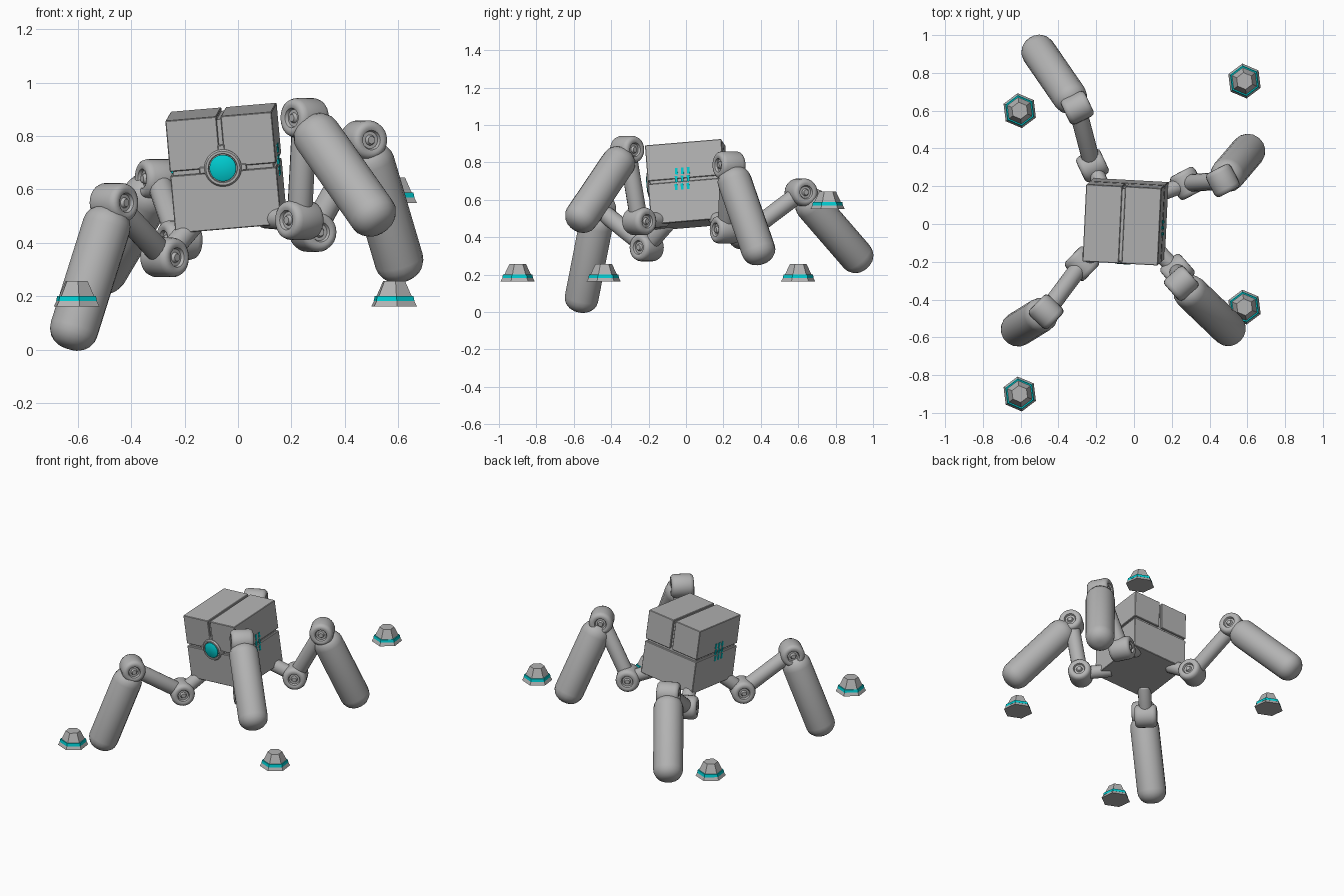
import bpy, bmesh, math
from mathutils import Vector, Matrix

cube = bpy.data.objects.get("Cube")
if cube:
    bpy.data.objects.remove(cube, do_unlink=True)


def material(name, color):
    m = bpy.data.materials.new(name)
    m.use_nodes = True
    m.diffuse_color = (*color, 1)
    m.node_tree.nodes["Principled BSDF"].inputs["Base Color"].default_value = (*color, 1)
    return m


GREY = material("shell grey", (0.45, 0.45, 0.45))
TEAL = material("glow teal", (0.0, 0.62, 0.65))


def finish(name, bm, mat, matrix, smooth=True):
    bmesh.ops.recalc_face_normals(bm, faces=bm.faces)
    mesh = bpy.data.meshes.new(name)
    bm.to_mesh(mesh)
    bm.free()
    mesh.materials.append(mat)
    ob = bpy.data.objects.new(name, mesh)
    ob.matrix_world = matrix
    bpy.context.collection.objects.link(ob)
    if smooth:
        bpy.ops.object.select_all(action='DESELECT')
        ob.select_set(True)
        bpy.context.view_layer.objects.active = ob
        bpy.ops.object.shade_smooth_by_angle(angle=math.radians(35))
    return ob


def aim(origin, direction):
    """Frame at origin whose z axis follows direction."""
    rot = Vector(direction).to_track_quat('Z', 'Y').to_matrix().to_4x4()
    return Matrix.Translation(origin) @ rot


def lathe(name, profile, matrix, mat=GREY, sides=20, phase=0.0, smooth=True):
    """Closed solid of revolution from (radius, height) points."""
    bm = bmesh.new()
    rings = []
    for r, z in profile:
        ring = []
        for i in range(sides):
            a = phase + math.tau * i / sides
            ring.append(bm.verts.new((r * math.cos(a), r * math.sin(a), z)))
        rings.append(ring)
    for lo, hi in zip(rings, rings[1:]):
        for i in range(sides):
            j = (i + 1) % sides
            bm.faces.new((lo[i], lo[j], hi[j], hi[i]))
    bm.faces.new(rings[0])
    bm.faces.new(rings[-1])
    return finish(name, bm, mat, matrix, smooth)


def box(name, lo, hi, matrix, mat=GREY, bevel=0.0):
    lo, hi = Vector(lo), Vector(hi)
    bm = bmesh.new()
    bmesh.ops.create_cube(bm, size=1)
    bmesh.ops.scale(bm, vec=hi - lo, verts=bm.verts)
    bmesh.ops.translate(bm, vec=(lo + hi) / 2, verts=bm.verts)
    if bevel:
        bmesh.ops.bevel(bm, geom=bm.edges[:], offset=bevel, segments=1, affect='EDGES')
    return finish(name, bm, mat, matrix, False)


def capsule(name, p, q, r, k, sides=16):
    """Rod from p to q with ends rounded by radius k."""
    length = (q - p).length
    steps = [math.pi / 2 * i / 5 for i in range(6)]
    half = [(r - k + k * math.sin(a), k - k * math.cos(a)) for a in steps]
    profile = half + [(rr, length - z) for rr, z in reversed(half)]
    return lathe(name, profile, aim(p, q - p), sides=sides)


# Tilted body frame
up = Vector((-0.09, -0.08, 1)).normalized()
back = up.cross(Vector((0.995, -0.055, 0.09))).normalized()
side = back.cross(up)
centre = Vector((-0.045, 0.012, 0.68))
BODY = Matrix((side, back, up)).transposed().to_4x4()
BODY.translation = centre

# Body: inner core and three shell panels with open seams between them
W, D, H, GAP, SEAM, IN = 0.2, 0.205, 0.2125, 0.008, 0.012, 0.012
box("body_core", (IN - W, IN - D, IN - H), (W - IN, D - IN, H - IN), BODY)
box("lower_shell", (-W, -D, -H), (W, D, SEAM - GAP), BODY, bevel=0.003)
box("upper_shell_right", (-W, -D, SEAM + GAP), (-GAP, D, H), BODY, bevel=0.003)
box("upper_shell_left", (GAP, -D, SEAM + GAP), (W, D, H), BODY, bevel=0.003)

# Front eye: bezel, seam tabs and glowing lens
EYE = BODY @ aim((0, -D, 0.018), (0, -1, 0))
lathe("eye_bezel", [(0.07, -0.02), (0.07, 0.004), (0.064, 0.012), (0.055, 0.012), (0.053, 0.004)],
      EYE, sides=28)
lathe("eye_lens", [(0.05, 0), (0.05, 0.012), (0.044, 0.016)], EYE, TEAL, 28)
for name, x, z in (("right", -0.076, 0.015), ("left", 0.076, 0.015), ("top", 0, 0.092)):
    box("eye_tab_" + name, (x - 0.013, -D - 0.004, z - 0.013), (x + 0.013, -D + 0.01, z + 0.013),
        BODY, bevel=0.003)

# Side vents: three columns of glowing slits on each flank
for s, label in ((1, "left"), (-1, "right")):
    for col in (-1, 0, 1):
        for row in (-1, 0, 1):
            y, z = -0.02 + 0.032 * col + 0.004 * row, 0.018 + 0.042 * row
            xs = sorted((s * (W - 0.004), s * (W + 0.003)))
            box("vent_slit_" + label, (xs[0], y - 0.007, z - 0.017), (xs[1], y + 0.007, z + 0.017),
                BODY, TEAL)

# Legs: hip rod, hip joint, thin upper link, knee joint, thick shin
end = [(0.014, 0.066), (0.02, 0.054), (0.032, 0.054), (0.037, 0.066), (0.048, 0.07),
       (0.06, 0.068), (0.069, 0.06), (0.074, 0.045)]
joint = [(r, -z) for r, z in end] + end[::-1]


def leg(label, sx, sy, hip, knee, foot):
    hip, knee, foot = Vector(hip), Vector(knee), Vector(foot)
    out = foot - hip
    axle = Vector((-out.y, out.x, 0)).normalized()
    root = BODY @ Vector((sx * 0.13, sy * 0.13, -0.185))
    capsule(label + "_hip_rod", root, hip, 0.042, 0.01)
    lathe(label + "_hip_joint", joint, aim(hip, axle), sides=24)
    capsule(label + "_upper_link", hip, knee, 0.047, 0.01)
    lathe(label + "_knee_joint", joint, aim(knee, axle), sides=24)
    d = (foot - knee).normalized()
    capsule(label + "_shin", knee + d * 0.02, foot + d * 0.09, 0.092, 0.075)


leg("front_right", -1, -1, (-0.275, -0.21, 0.345), (-0.465, -0.465, 0.55), (-0.61, -0.555, 0.09))
leg("front_left", 1, -1, (0.23, -0.25, 0.485), (0.25, -0.315, 0.868), (0.495, -0.55, 0.52))
leg("back_left", 1, 1, (0.28, 0.215, 0.44), (0.47, 0.23, 0.785), (0.60, 0.382, 0.345))
leg("back_right", -1, 1, (-0.22, 0.31, 0.41), (-0.30, 0.615, 0.64), (-0.50, 0.905, 0.305))

# Floating hexagonal foot pads with a glowing band
pads = {"front_right": (-0.605, -0.90, 0.162), "front_left": (0.585, -0.44, 0.162),
        "back_left": (0.585, 0.757, 0.55), "back_right": (-0.605, 0.60, 0.162)}
turn = math.radians(37)
for label, spot in pads.items():
    place = Matrix.Translation(spot)
    lathe(label + "_pad_base", [(0.093, 0), (0.082, 0.02)], place, GREY, 6, turn, False)
    lathe(label + "_pad_band", [(0.083, 0.02), (0.079, 0.038)], place, TEAL, 6, turn, False)
    lathe(label + "_pad_cone", [(0.072, 0.037), (0.045, 0.094)], place, GREY, 6, turn, False)
